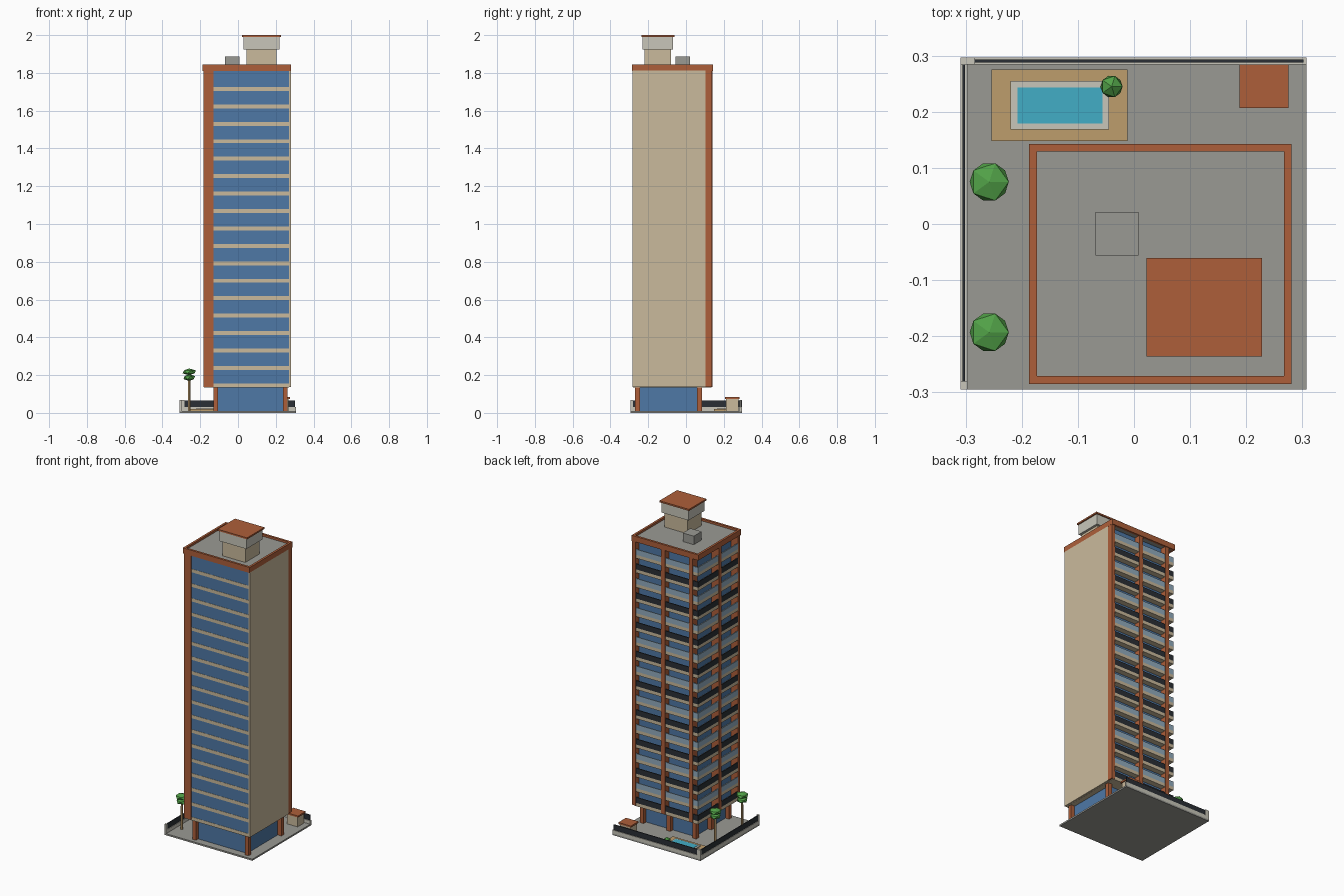
import bpy, bmesh, math
from mathutils import Matrix

if "Cube" in bpy.data.objects:
    bpy.data.objects.remove(bpy.data.objects["Cube"])

def srgb(r, g, b):
    f = lambda c: (c / 255 / 12.92) if c < 11 else ((c / 255 + 0.055) / 1.055) ** 2.4
    return (f(r), f(g), f(b), 1.0)

def mat(name, *rgb):
    m = bpy.data.materials.new(name)
    m.diffuse_color = srgb(*rgb)
    m.use_nodes = True
    m.node_tree.nodes["Principled BSDF"].inputs["Base Color"].default_value = m.diffuse_color
    return m

CREAM = mat("cream_plaster", 202, 186, 156)
ORANGE = mat("terracotta", 174, 95, 58)
BLUE = mat("window_blue", 78, 120, 166)
GREY = mat("concrete_grey", 154, 154, 148)
DARK = mat("dark_metal", 42, 47, 53)
LIGHT = mat("light_stone", 200, 198, 186)
TAN = mat("deck_tan", 190, 157, 108)
WATER = mat("pool_water", 66, 174, 198)
GREEN = mat("leaf_green", 82, 162, 72)
RAIL = mat("pale_glass", 146, 172, 190)

def finish(name, bm, m):
    me = bpy.data.meshes.new(name)
    bm.to_mesh(me)
    bm.free()
    me.materials.append(m)
    ob = bpy.data.objects.new(name, me)
    bpy.context.collection.objects.link(ob)
    return ob

def boxes(name, m, *specs):
    """Several boxes in one object, each (x0, x1, y0, y1, z0, z1)."""
    bm = bmesh.new()
    for x0, x1, y0, y1, z0, z1 in specs:
        M = Matrix.Translation(((x0 + x1) / 2, (y0 + y1) / 2, (z0 + z1) / 2)) @ \
            Matrix.Diagonal((x1 - x0, y1 - y0, z1 - z0, 1))
        bmesh.ops.create_cube(bm, size=1, matrix=M)
    return finish(name, bm, m)

def leaves(name, *blobs):
    """Low-poly leaf clumps, each (x, y, z, radius, height radius)."""
    bm = bmesh.new()
    for x, y, z, r, h in blobs:
        M = Matrix.Translation((x, y, z)) @ Matrix.Diagonal((r, r, h, 1))
        bmesh.ops.create_icosphere(bm, subdivisions=1, radius=1, matrix=M)
    return finish(name, bm, GREEN)

# tower extents
X0, X1, Y0, Y1 = -0.13, 0.27, -0.28, 0.10      # glazed body
BX, BY = -0.18, 0.136                          # balcony outer edges
Z0, ZT, N = 0.145, 1.807, 18
STEP = (ZT - Z0) / N

# site slab
boxes("site_slab", GREY, (-0.309, 0.307, -0.295, 0.297, 0, 0.01))

# ground floor lobby and columns
boxes("lobby", BLUE, (-0.105, 0.237, -0.247, 0.06, 0.01, 0.138))
cols = [(-0.118, -0.257), (0.25, -0.257), (-0.118, 0.072),
        (0.25, 0.072), (0.063, 0.072), (-0.118, -0.08)]
boxes("ground_columns", ORANGE,
      *[(x - 0.013, x + 0.013, y - 0.013, y + 0.013, 0.01, 0.138) for x, y in cols])

# glazed body and blank side wall
boxes("glass_body", BLUE, (X0, X1, Y0, Y1, 0.14, 1.815))
boxes("side_wall", CREAM, (X1, 0.281, -0.2825, 0.103, 0.136, 1.812))

# floor slabs: spandrel band on the front, balcony slab on back and left
boxes("floor_slabs", CREAM,
      *[(BX, X1, Y0 - 0.0015, BY, Z0 + i * STEP - 0.010, Z0 + i * STEP + 0.011)
        for i in range(N)])

# balcony balustrades, alternating pale glass and dark metal by floor
pale, dark = [], []
for i in range(N):
    z = Z0 + i * STEP + 0.011
    target = dark if i % 2 == 0 else pale
    target.append((BX, 0.26, BY - 0.006, BY, z, z + 0.035))
    target.append((BX, BX + 0.006, -0.265, BY - 0.006, z, z + 0.035))
boxes("pale_balustrades", RAIL, *pale)
boxes("dark_balustrades", DARK, *dark)

# vertical terracotta fins and piers
zf, zg = 0.138, 1.812
boxes("facade_piers", ORANGE,
      (-0.182, X0, -0.2825, -0.262, zf, zg),        # front left fin
      (0.256, 0.28, 0.103, 0.138, zf, zg),          # back right fin
      (0.05, 0.076, Y1 - 0.01, 0.139, zf, zg),      # back middle pier
      (-0.143, -0.118, Y1 - 0.01, 0.139, zf, zg),   # corner pier on the back
      (-0.183, X0 + 0.01, -0.092, -0.068, zf, zg))  # left middle pier

# roof and parapet
boxes("roof", GREY, (-0.18, 0.275, -0.278, 0.137, 1.811, 1.832))
PX0, PX1, PY0, PY1, w = -0.187, 0.281, -0.285, 0.143, 0.014
boxes("parapet", ORANGE,
      (PX0, PX1, PY0, PY0 + w, 1.81, 1.845), (PX0, PX1, PY1 - w, PY1, 1.81, 1.845),
      (PX0, PX0 + w, PY0 + w, PY1 - w, 1.81, 1.845),
      (PX1 - w, PX1, PY0 + w, PY1 - w, 1.81, 1.845))

# rooftop plant room with water tank and unit
boxes("plant_room", CREAM, (0.044, 0.205, -0.22, -0.08, 1.83, 1.925))
boxes("roof_tank", LIGHT, (0.03, 0.22, -0.23, -0.068, 1.925, 1.99))
boxes("tank_cap", ORANGE, (0.022, 0.228, -0.236, -0.061, 1.99, 2.0))
boxes("roof_unit", GREY, (-0.069, 0.008, -0.056, 0.021, 1.83, 1.886))

# boundary wall with fence on top
boxes("boundary_wall", LIGHT,
      (-0.309, 0.307, 0.284, 0.297, 0.01, 0.032),
      (-0.309, -0.297, -0.295, 0.284, 0.01, 0.032),
      (-0.309, -0.297, -0.295, -0.281, 0.032, 0.068),
      (-0.309, -0.284, 0.284, 0.297, 0.032, 0.068))
boxes("fence", DARK,
      (-0.284, 0.302, 0.288, 0.293, 0.032, 0.066),
      (-0.306, -0.301, -0.281, 0.284, 0.032, 0.066))

# pool
boxes("pool_deck", TAN, (-0.254, -0.012, 0.148, 0.275, 0.01, 0.02))
boxes("pool_coping", LIGHT, (-0.22, -0.045, 0.168, 0.255, 0.02, 0.025))
boxes("pool_water", WATER, (-0.208, -0.056, 0.179, 0.243, 0.02, 0.027))

# gate house
boxes("gate_house", CREAM, (0.194, 0.268, 0.213, 0.278, 0.01, 0.073))
boxes("gate_house_roof", ORANGE, (0.188, 0.275, 0.207, 0.284, 0.073, 0.083))

# trees and bush
for n, y in (("back", 0.075), ("front", -0.193)):
    bm = bmesh.new()
    bmesh.ops.create_cone(bm, cap_ends=True, segments=6, radius1=0.008, radius2=0.006,
                          depth=0.18, matrix=Matrix.Translation((-0.258, y, 0.10)))
    finish(n + "_tree_trunk", bm, TAN)
    leaves(n + "_tree_crown", (-0.258, y, 0.187, 0.034, 0.018),
           (-0.258, y, 0.217, 0.039, 0.018))
leaves("pool_bush", (-0.04, 0.245, 0.038, 0.022, 0.022))
